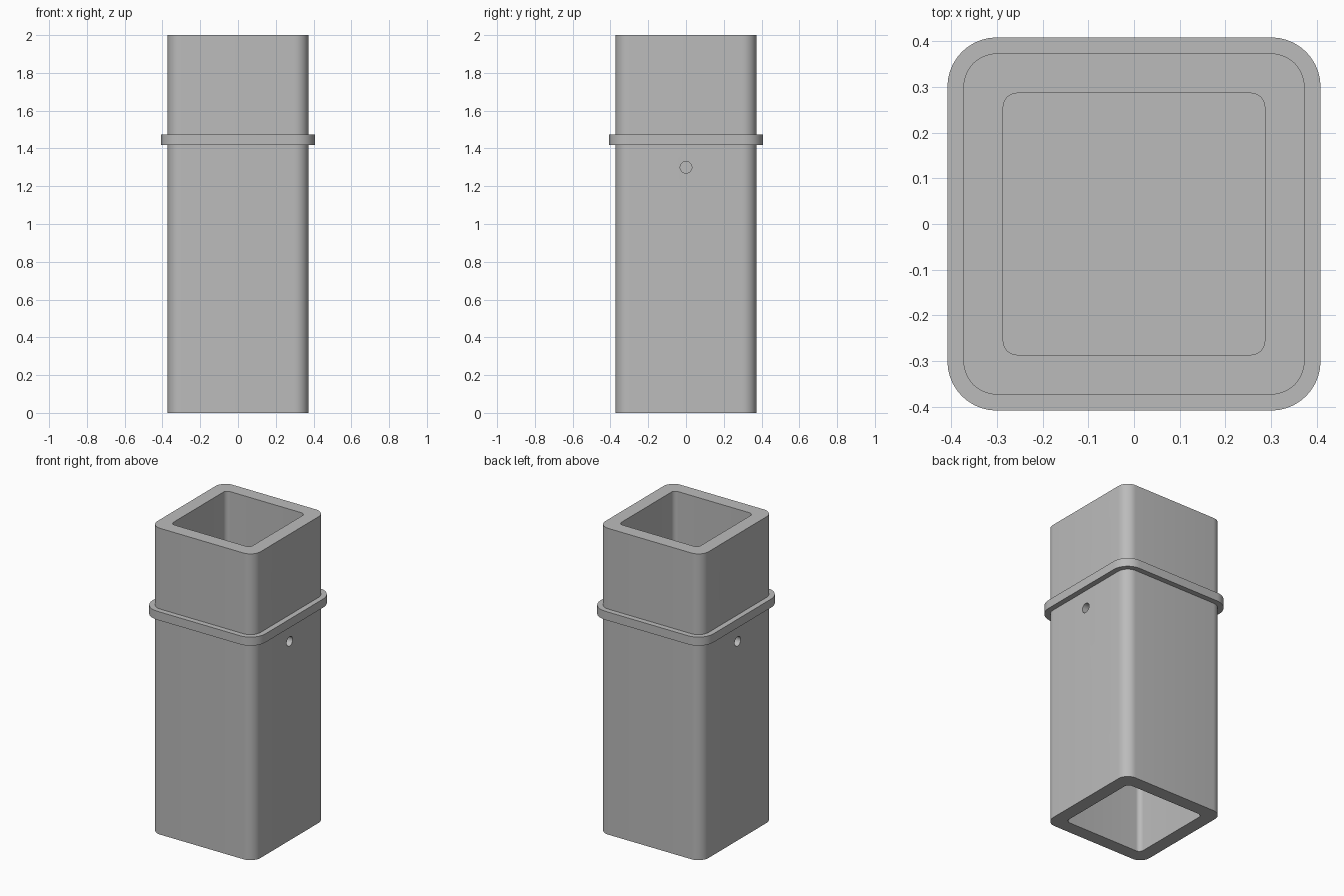
import bpy, bmesh, math
from mathutils import Matrix

cube = bpy.data.objects.get("Cube")
if cube:
    bpy.data.objects.remove(cube, do_unlink=True)

grey = bpy.data.materials.new("grey")
grey.use_nodes = True
color = (0.5, 0.5, 0.5, 1)
grey.diffuse_color = color
grey.node_tree.nodes["Principled BSDF"].inputs["Base Color"].default_value = color

HALF, BORE = 0.373, 0.286          # half widths of the tube and its bore
COLLAR_LOW, COLLAR_TOP = 1.417, 1.473
STEPS = 10                         # segments per rounded corner


def rounded_square(bm, half, radius, z):
    """Ring of vertices around a square with rounded corners."""
    ring = []
    for corner in range(4):
        mid = math.radians(45 + 90 * corner)
        cx = math.copysign(half - radius, math.cos(mid))
        cy = math.copysign(half - radius, math.sin(mid))
        for i in range(STEPS + 1):
            a = math.radians(90 * corner + 90 * i / STEPS)
            ring.append(bm.verts.new((cx + radius * math.cos(a), cy + radius * math.sin(a), z)))
    return ring


def finish(name, bm):
    bmesh.ops.recalc_face_normals(bm, faces=bm.faces)
    mesh = bpy.data.meshes.new(name)
    bm.to_mesh(mesh)
    bm.free()
    mesh.materials.append(grey)
    obj = bpy.data.objects.new(name, mesh)
    bpy.context.collection.objects.link(obj)
    return obj


def loft(name, sections, closed=False):
    """Join square sections; cap both ends, or close into a loop."""
    bm = bmesh.new()
    rings = [rounded_square(bm, *s) for s in sections]
    pairs = list(zip(rings, rings[1:]))
    if closed:
        pairs.append((rings[-1], rings[0]))
    else:
        bm.faces.new(rings[0])
        bm.faces.new(rings[-1])
    for a, b in pairs:
        for i in range(len(a)):
            j = (i + 1) % len(a)
            bm.faces.new((a[i], a[j], b[j], b[i]))
    return finish(name, bm)


def smooth(obj):
    bpy.ops.object.select_all(action="DESELECT")
    obj.select_set(True)
    bpy.context.view_layer.objects.active = obj
    bpy.ops.object.shade_smooth_by_angle(angle=math.radians(30))


# Square tube, open at both ends, with a solid web inside
tube = loft("square_tube", [
    (BORE, 0.03, 1.2), (BORE, 0.03, 0), (HALF, 0.073, 0),
    (HALF, 0.073, 2), (BORE, 0.03, 2), (BORE, 0.03, COLLAR_TOP)])

# Collar around the tube
collar = loft("collar", [
    (0.36, 0.06, COLLAR_LOW), (0.408, 0.108, COLLAR_LOW),
    (0.408, 0.108, COLLAR_TOP), (0.36, 0.06, COLLAR_TOP)], closed=True)

# Blind pin holes on the two sides
bm = bmesh.new()
for side in (-1, 1):
    place = Matrix.Translation((side * HALF, 0, 1.3)) @ Matrix.Rotation(math.pi / 2, 4, "Y")
    bmesh.ops.create_cone(bm, cap_ends=True, segments=32, radius1=0.031,
                          radius2=0.031, depth=0.2, matrix=place)
cutter = finish("pin_hole_cutter", bm)
cutter.hide_render = True
cutter.hide_viewport = True
cut = tube.modifiers.new("pin_holes", "BOOLEAN")
cut.operation = "DIFFERENCE"
cut.solver = "EXACT"
cut.object = cutter
bpy.context.view_layer.update()

# Bake the cut so the shading follows the finished surface
baked = bpy.data.meshes.new_from_object(tube.evaluated_get(bpy.context.evaluated_depsgraph_get()))
tube.modifiers.clear()
tube.data = baked
bpy.data.objects.remove(cutter, do_unlink=True)

for part in (tube, collar):
    smooth(part)
